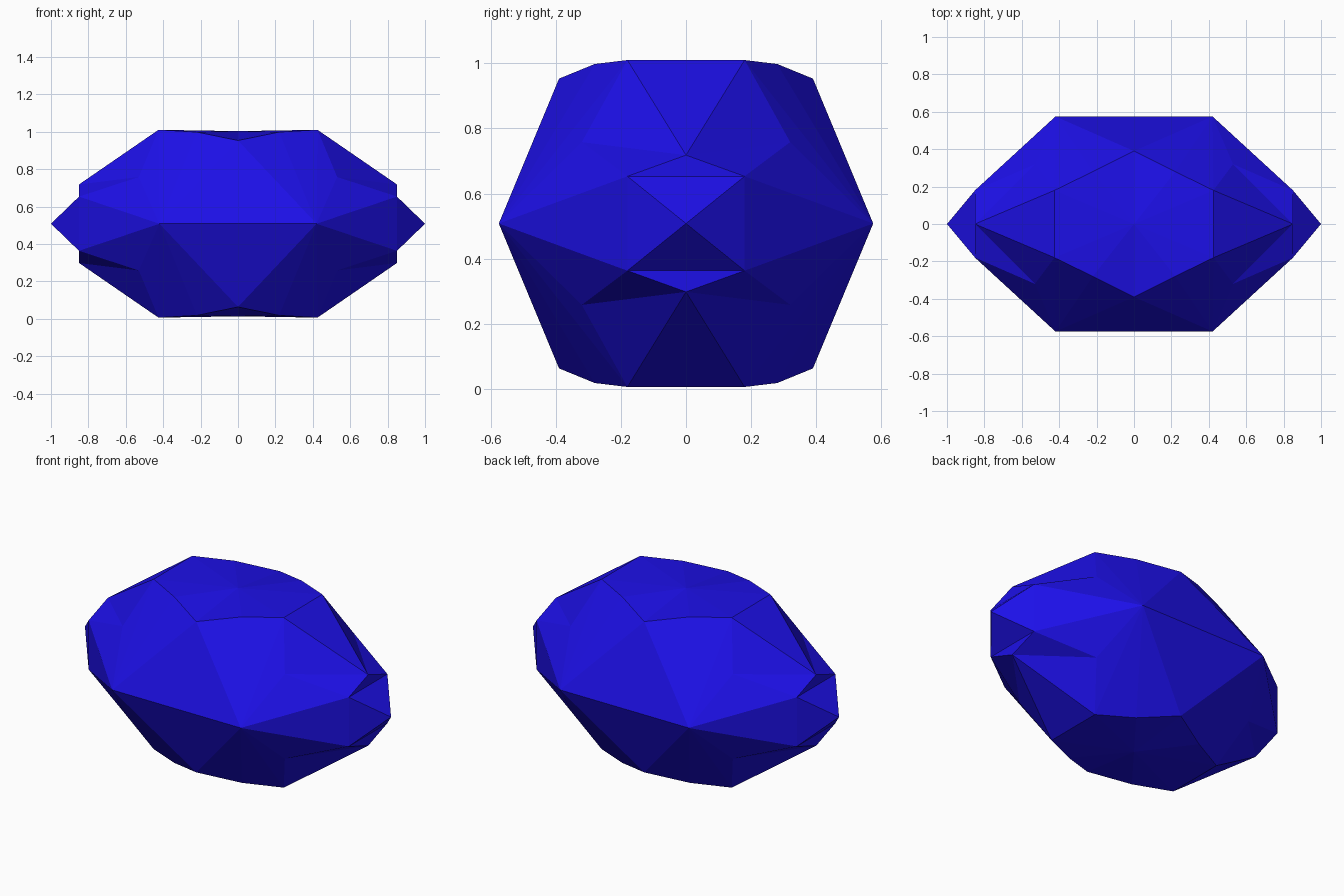
import bpy, bmesh
from itertools import product

if "Cube" in bpy.data.objects:
    bpy.data.objects.remove(bpy.data.objects["Cube"])

# Corner points of one eighth of the faceted stone (relative to its centre)
tip = (1, 0, 0)
shoulder, shoulder_mid, shoulder_low = (.85, .18, .145), (.85, 0, .145), (.85, .18, 0)
brow = (.85, 0, .21)
side, side_mid = (.42, .575, 0), (0, .575, 0)
rim, rim_mid = (.425, .18, .502), (.425, 0, .502)
rim_bump, peak = (.22, .28, .49), (0, .39, .445)
notch = (.53, .32, .25)
crown = (0, 0, .495)

# Facets of one eighth
facets = [
    (tip, shoulder, shoulder_mid), (tip, shoulder_low, shoulder),
    (shoulder_mid, shoulder, brow), (shoulder, shoulder_low, side),
    (brow, shoulder, notch), (shoulder, side, notch),
    (brow, notch, rim), (brow, rim, rim_mid),
    (notch, side, rim), (rim, side, rim_bump),
    (rim_bump, side, peak), (peak, side, side_mid),
    (crown, rim_mid, rim), (crown, rim, rim_bump), (crown, rim_bump, peak),
]

# Mirror the eighth into all octants and weld
bm = bmesh.new()
for sx, sy, sz in product((1, -1), repeat=3):
    for facet in facets:
        bm.faces.new([bm.verts.new((x * sx, y * sy, z * sz)) for x, y, z in facet])
bmesh.ops.remove_doubles(bm, verts=bm.verts, dist=1e-4)
bmesh.ops.recalc_face_normals(bm, faces=bm.faces)
bmesh.ops.dissolve_limit(bm, angle_limit=.01, verts=bm.verts, edges=bm.edges)
bmesh.ops.triangulate(bm, faces=bm.faces)

mesh = bpy.data.meshes.new("faceted_stone")
bm.to_mesh(mesh)
bm.free()
stone = bpy.data.objects.new("faceted_stone", mesh)
stone.location.z = .508
bpy.context.collection.objects.link(stone)

# Deep blue surface
mat = bpy.data.materials.new("deep_blue")
mat.diffuse_color = (.012, .005, .8, 1)
mat.use_nodes = True
mat.node_tree.nodes["Principled BSDF"].inputs["Base Color"].default_value = mat.diffuse_color
mesh.materials.append(mat)
